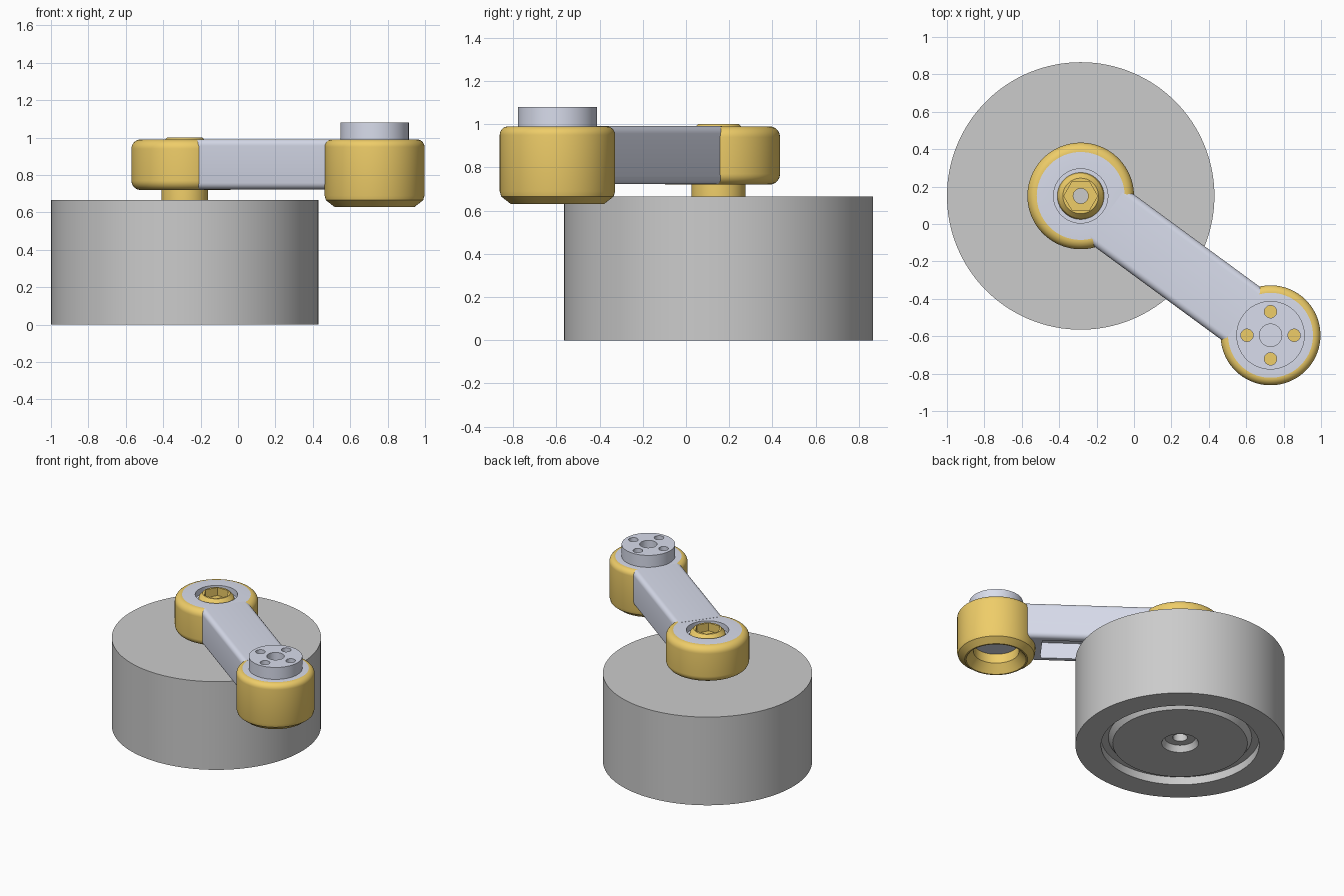
import bpy, bmesh
from math import sin, cos, pi, atan2, hypot, radians

if "Cube" in bpy.data.objects:
    bpy.data.objects.remove(bpy.data.objects["Cube"])


def material(name, rgb):
    m = bpy.data.materials.new(name)
    m.diffuse_color = (*rgb, 1)
    m.use_nodes = True
    m.node_tree.nodes["Principled BSDF"].inputs["Base Color"].default_value = m.diffuse_color
    return m


YELLOW = material("yellow", (0.86, 0.61, 0.14))
BLUE = material("pale_blue", (0.69, 0.72, 0.84))
GREY = material("grey", (0.53, 0.53, 0.53))
Y, B = 0, 1
PIVOT, TIP = (-0.285, 0.15), (0.73, -0.595)


def finish(name, bm, mats, loc, rot=0.0):
    bmesh.ops.recalc_face_normals(bm, faces=bm.faces)
    me = bpy.data.meshes.new(name)
    bm.to_mesh(me)
    bm.free()
    for m in mats:
        me.materials.append(m)
    ob = bpy.data.objects.new(name, me)
    bpy.context.collection.objects.link(ob)
    ob.location = (*loc, 0)
    ob.rotation_euler.z = rot
    return ob


def smooth(ob):
    bpy.ops.object.select_all(action='DESELECT')
    ob.select_set(True)
    bpy.context.view_layer.objects.active = ob
    bpy.ops.object.shade_smooth_by_angle(angle=radians(25))


def lathe(name, centre, pts, mats, segs=96, closed=False):
    """Revolve (r, z[, material of the segment ending here]) points."""
    bm = bmesh.new()
    rings = []
    for p in pts:
        n = 1 if p[0] < 1e-6 else segs
        rings.append([bm.verts.new((p[0] * cos(2 * pi * i / segs), p[0] * sin(2 * pi * i / segs), p[1]))
                      for i in range(n)])
    pairs = [(i, i + 1) for i in range(len(pts) - 1)] + ([(len(pts) - 1, 0)] if closed else [])
    for a, b in pairs:
        for i in range(segs):
            j = (i + 1) % segs
            A, C = rings[a], rings[b]
            quad = [A[i % len(A)], A[j % len(A)], C[j % len(C)], C[i % len(C)]]
            f = bm.faces.new(list(dict.fromkeys(quad)))
            f.material_index = pts[b][2] if len(pts[b]) > 2 else 0
    return finish(name, bm, mats, centre)


def arc(r, z, rad, a0, a1, n=8):
    return [(r + rad * cos(radians(a0 + (a1 - a0) * i / n)),
             z + rad * sin(radians(a0 + (a1 - a0) * i / n)), Y) for i in range(n + 1)]


def cut(ob, cutters):
    for c in cutters:
        c.hide_render = True
        m = ob.modifiers.new("cut", 'BOOLEAN')
        m.object, m.operation, m.solver = c, 'DIFFERENCE', 'EXACT'
        bpy.context.view_layer.objects.active = ob
        bpy.ops.object.modifier_apply(modifier=m.name)
        bpy.data.objects.remove(c)


def rod(x, y, r, z0, z1, mat, segs=32):
    return lathe("cutter", (x, y), [(0, z0), (r, z0), (r, z1), (0, z1)], [mat], segs)


# Wheel with a ring groove and a stepped bore underneath
wheel = lathe("wheel", PIVOT, [
    (0, 0.665), (0.715, 0.665), (0.715, 0), (0.54, 0), (0.54, 0.06), (0.49, 0.06), (0.46, 0.016),
    (0.126, 0.016), (0.105, 0.06), (0.05, 0.06), (0.05, 0.3), (0, 0.3)], [GREY], 128)
smooth(wheel)

# Axle bolt with hexagonal socket and centre hole
axle = lathe("axle_bolt", PIVOT, [(0, 0.66), (0.125, 0.66), (0.125, 0.95), (0.118, 0.975),
                                  (0.095, 1.0), (0, 1.0)], [YELLOW])
cut(axle, [rod(*PIVOT, 0.09, 0.94, 1.1, YELLOW, 6), rod(*PIVOT, 0.04, 0.6, 1.1, YELLOW)])
smooth(axle)

# Pivot collar: rounded yellow ring with a pale top and recess
collar = lathe("pivot_collar", PIVOT,
               [(0.12, 0.72, B), (0.235, 0.72, Y)] + arc(0.235, 0.77, 0.05, -90, 0)
               + arc(0.235, 0.94, 0.05, 0, 90) + [(0.145, 0.99, B), (0.145, 0.945, B), (0.12, 0.945, B)],
               [YELLOW, BLUE], closed=True)
smooth(collar)

# Tip housing: yellow cup, open and bevelled underneath
housing = lathe("tip_housing", TIP,
                [(0, 0.76), (0.155, 0.76, B), (0.155, 0.69, Y), (0.205, 0.63, Y), (0.215, 0.63, Y),
                 (0.26, 0.665, Y), (0.267, 0.69, Y)] + arc(0.227, 0.95, 0.04, 0, 90)
                + [(0.18, 0.99, B), (0.08, 0.99, Y), (0, 0.99, B)], [YELLOW, BLUE])
smooth(housing)

# Mounting boss with centre hole and four bolt holes
boss = lathe("mounting_boss", TIP, [(0, 0.99), (0.183, 0.99), (0.183, 1.08), (0, 1.08)], [BLUE])
holes = [rod(*TIP, 0.06, 0.9, 1.2, BLUE)]
holes += [rod(TIP[0] + 0.126 * cos(k * pi / 2), TIP[1] + 0.126 * sin(k * pi / 2), 0.033, 0.9, 1.2, BLUE)
          for k in range(4)]
cut(boss, holes)
smooth(boss)

# Arm: rounded bar with a channel in its underside
dx, dy = TIP[0] - PIVOT[0], TIP[1] - PIVOT[1]
x0, x1 = 0.17, hypot(dx, dy) - 0.18
bm = bmesh.new()
bmesh.ops.create_cube(bm, size=1)
for v in bm.verts:
    v.co = ((x0 + x1) / 2 + v.co.x * (x1 - x0), v.co.y * 0.35, 0.857 + v.co.z * 0.268)
long_edges = [e for e in bm.edges if abs(e.verts[0].co.x - e.verts[1].co.x) > 0.5]
bmesh.ops.bevel(bm, geom=long_edges, offset=0.035, segments=6, profile=0.5, affect='EDGES')
bm.normal_update()
under = min(bm.faces, key=lambda f: f.calc_center_median().z)
bmesh.ops.inset_region(bm, faces=[under], thickness=0.03)
mid = (x0 + x1) / 2
for v in under.verts:
    v.co.x = 0.33 if v.co.x < mid else 0.95
channel = bmesh.ops.extrude_discrete_faces(bm, faces=[under])["faces"][0]
for v in channel.verts:
    v.co.z += 0.12
arm = finish("arm", bm, [BLUE], PIVOT, atan2(dy, dx))
smooth(arm)
